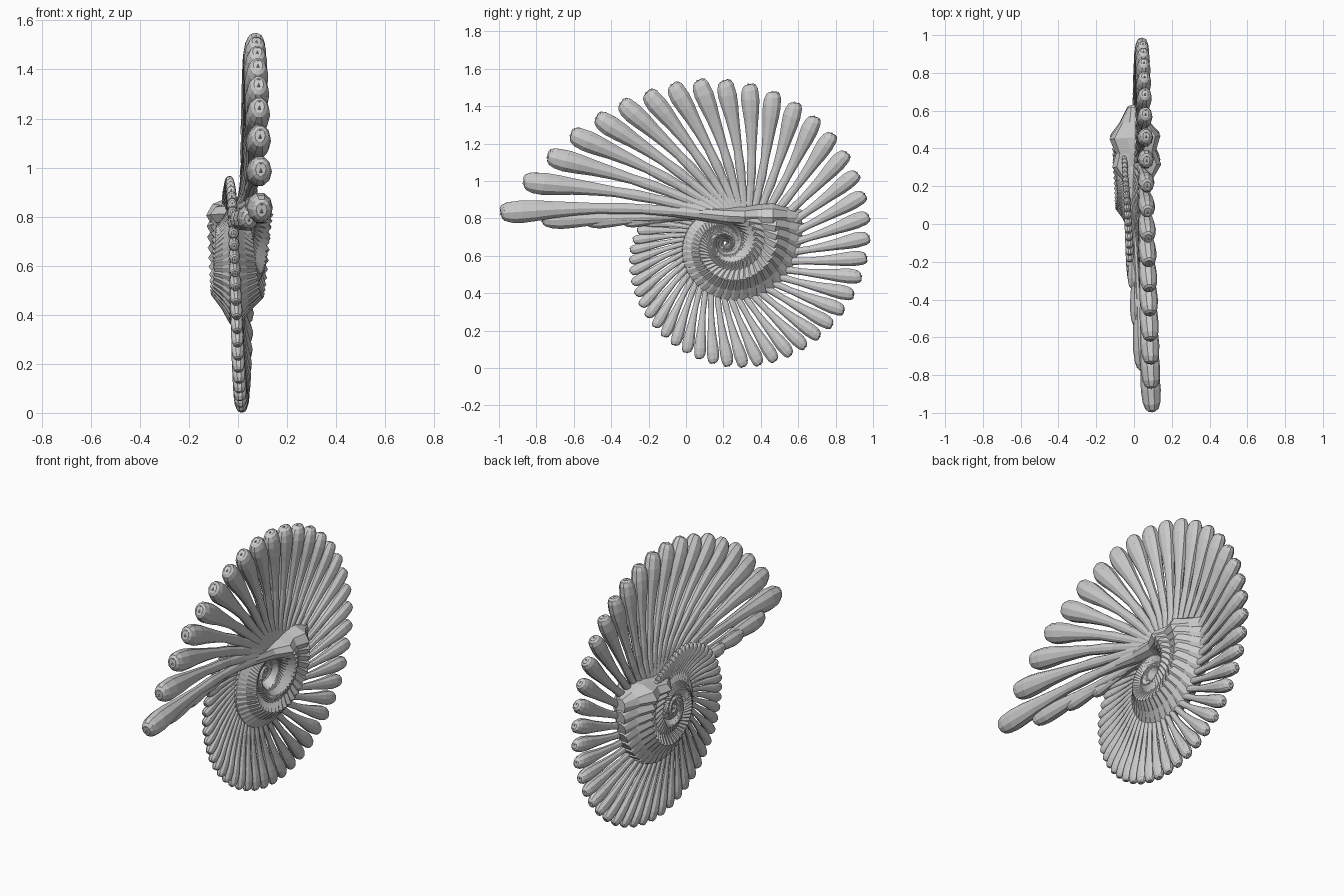
import bpy, bmesh, math
from mathutils import Vector

if "Cube" in bpy.data.objects:
    bpy.data.objects.remove(bpy.data.objects["Cube"])

CY, CZ = 0.21, 0.67          # eye of the spiral
STEP = math.radians(9.2)

# (distance along figure, half width, half height), head to shoulders
PROFILE = [(0.0, .022, .028), (.012, .036, .044), (.045, .047, .057), (.11, .053, .064),
           (.19, .050, .058), (.28, .041, .047), (.40, .032, .037), (.52, .026, .029),
           (.65, .027, .032), (.75, .023, .027), (.90, .028, .031), (1.05, .040, .040),
           (1.2, .070, .050), (1.29, .130, .055), (1.36, .105, .070), (1.44, .135, .078),
           (1.52, .075, .06), (1.6, .03, .045)]

# tip radius of the spiral against turn (in first-step units)
RADII = [(0, 1.21), (1, 1.125), (2, 1.055), (4, .96), (6, .905), (9, .865), (18, .775),
         (28, .665), (38, .505), (43, .37), (48, .26), (58, .21), (70, .14), (92, .04)]


def lookup(table, n):
    for (a, ra), (b, rb) in zip(table, table[1:]):
        if n <= b:
            return ra + (rb - ra) * (n - a) / (b - a)
    return table[-1][1]


def loft(bm, tip, base, size, profile, bow, sides=10):
    d = (base - tip).normalized()
    w = (Vector((1, 0, 0)) - d * d.x).normalized()
    v = w.cross(d)            # clockwise side seen from +x is -v or +v, see bow
    if v.dot(Vector((0, -d.z, d.y))) < 0:
        v = -v
    total = profile[-1][0]
    rings = []
    for dist, hw, hh in profile:
        t = dist / total
        c = tip.lerp(base, t) + v * (bow * math.sin(math.pi * min(1, t * 1.3)))
        # the face slants: upper side of the head leads
        slant = d * (-.25 * hh * size if dist < .05 else 0)
        rings.append([bm.verts.new(c + w * (math.cos(a) * hw * size) + (v * hh * size + slant) * math.sin(a))
                      for a in (2 * math.pi * i / sides for i in range(sides))])
    for r0, r1 in zip(rings, rings[1:]):
        for i in range(sides):
            j = (i + 1) % sides
            bm.faces.new((r0[i], r0[j], r1[j], r1[i]))
    bm.faces.new(rings[0][::-1])
    bm.faces.new(rings[-1])
    return d, w, v


def wedge(bm, origin, d, w, v, s, pts):
    # small pyramid: last point is the apex
    vs = [bm.verts.new(origin + (w * a + v * b + d * c) * s) for a, b, c in pts]
    n = len(vs) - 1
    for i in range(n):
        bm.faces.new((vs[i], vs[(i + 1) % n], vs[n]))
    bm.faces.new(vs[:n][::-1])


def face(bm, tip, d, w, v, s):
    # nose and brow on the outward end of the head
    wedge(bm, tip, d, w, v, s, [(-.010, -.014, .008), (.010, -.014, .008), (0, .02, .004), (0, -.010, -.007)])
    wedge(bm, tip, d, w, v, s, [(-.036, .012, .016), (.036, .012, .016), (.03, .034, .014),
                                (-.03, .034, .014), (0, .022, -.009)])


def finish(bm, name):
    bmesh.ops.recalc_face_normals(bm, faces=bm.faces)
    me = bpy.data.meshes.new(name)
    bm.to_mesh(me)
    bm.free()
    ob = bpy.data.objects.new(name, me)
    bpy.context.collection.objects.link(ob)
    return ob


# spiral of shrinking long-necked busts, packed closer as it winds in
bm = bmesh.new()
n = 0.0
while n < 92:
    turn = n * STEP
    r = lookup(RADII, n)
    at = math.radians(172.5) - turn
    tip = Vector((.096 - .0029 * min(n, 50) - .0006 * max(0, n - 50),
                  CY + r * math.cos(at), CZ + r * math.sin(at)))
    kb = .97 ** n
    ab = math.radians(18) - turn
    base = Vector((-.005 - .0006 * n, CY + .43 * kb * math.cos(ab), CZ + .43 * kb * math.sin(ab)))
    size = .979 ** n if n < 42 else .979 ** 42 * .967 ** (n - 42)
    d, w, v = loft(bm, tip, base, size, PROFILE, .035 * kb)
    face(bm, tip, d, w, v, size)
    n += lookup([(0, 1), (14, .97), (24, .8), (38, .68), (92, .68)], n)
finish(bm, "bust_spiral")

# shorter heads tucked under the largest figure
bm = bmesh.new()
for x, y, z, s in [(.045, -.77, .79, .82), (.02, -.54, .785, .7), (0, -.34, .785, .62)]:
    tip = Vector((x, y, z))
    d, w, v = loft(bm, tip, Vector((-.01, .2, .82)), s, PROFILE[:12], 0)
    face(bm, tip, d, w, v, s)
finish(bm, "lower_heads")
